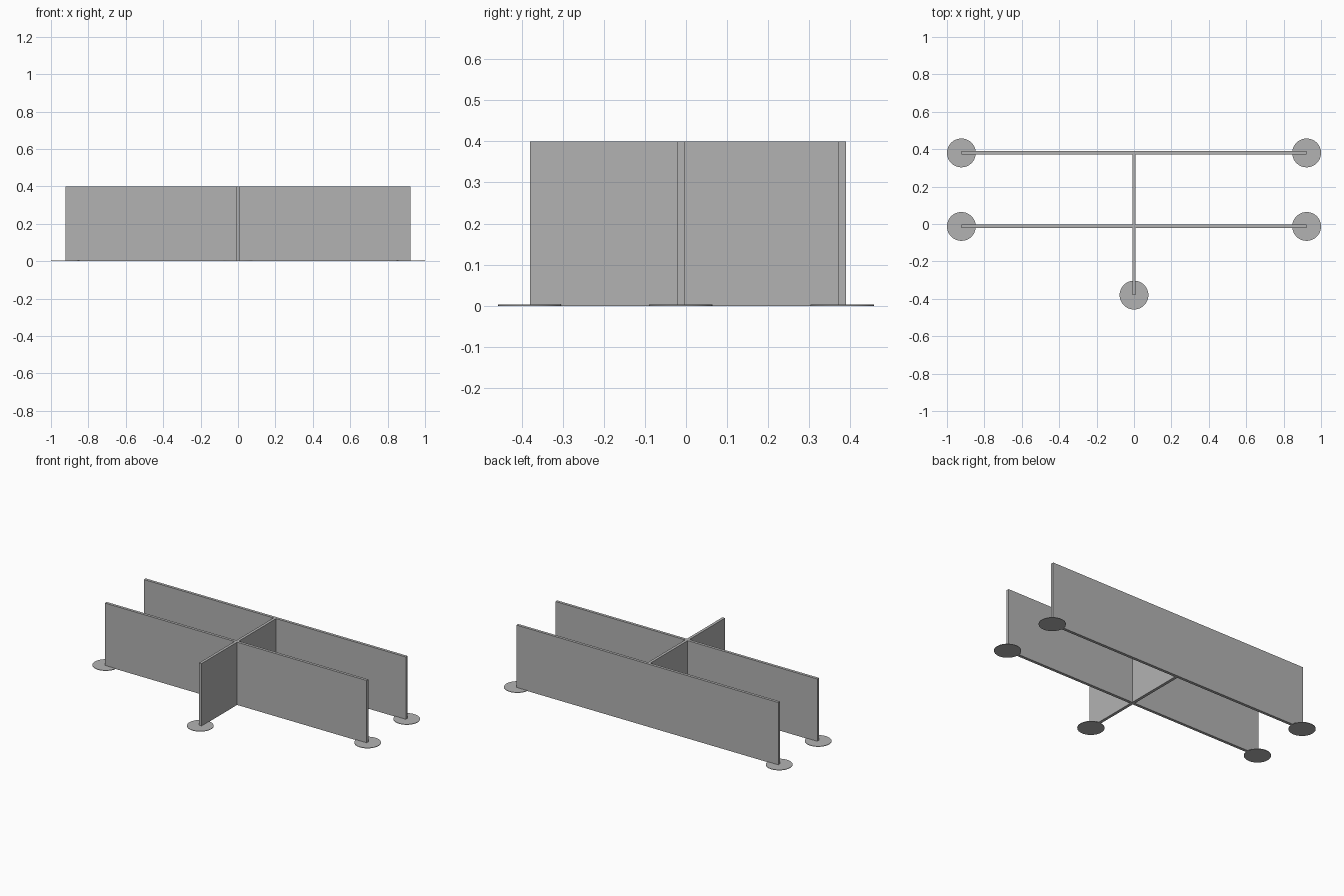
import bpy

cube = bpy.data.objects.get("Cube")
if cube:
    bpy.data.objects.remove(cube, do_unlink=True)

HEIGHT = 0.4
THICK = 0.018
REACH = 0.923
REAR_Y, MIDDLE_Y, FRONT_Y = 0.38, -0.013, -0.38

grey = bpy.data.materials.new("plain grey")
grey.use_nodes = True
colour = (0.45, 0.45, 0.45, 1)
grey.diffuse_color = colour
grey.node_tree.nodes["Principled BSDF"].inputs["Base Color"].default_value = colour


def panel(name, x0, x1, y0, y1):
    """Upright board standing on the ground."""
    bpy.ops.mesh.primitive_cube_add(
        size=1, location=((x0 + x1) / 2, (y0 + y1) / 2, HEIGHT / 2))
    ob = bpy.context.object
    ob.name = name
    ob.scale = (x1 - x0, y1 - y0, HEIGHT)
    bpy.ops.object.transform_apply(location=False, rotation=False, scale=True)
    ob.data.materials.append(grey)


def foot(name, x, y):
    """Thin round pad under a board end."""
    bpy.ops.mesh.primitive_cylinder_add(
        vertices=48, radius=0.077, depth=0.003, location=(x, y, 0.0015))
    ob = bpy.context.object
    ob.name = name
    ob.data.materials.append(grey)
    bpy.ops.object.shade_smooth_by_angle()


# Two long boards with a pad at each end
half = THICK / 2
for label, y in (("rear", REAR_Y), ("middle", MIDDLE_Y)):
    panel(label + "_panel", -REACH, REACH, y - half, y + half)
    for side, sign in (("left", 1), ("right", -1)):
        foot(f"{label}_{side}_foot", sign * REACH, y)

# Cross board, from the rear board out to the front pad, split by the middle board
panel("cross_panel_rear", -half, half, MIDDLE_Y + half, REAR_Y - half)
panel("cross_panel_front", -half, half, FRONT_Y, MIDDLE_Y - half)
foot("front_foot", 0, FRONT_Y)
